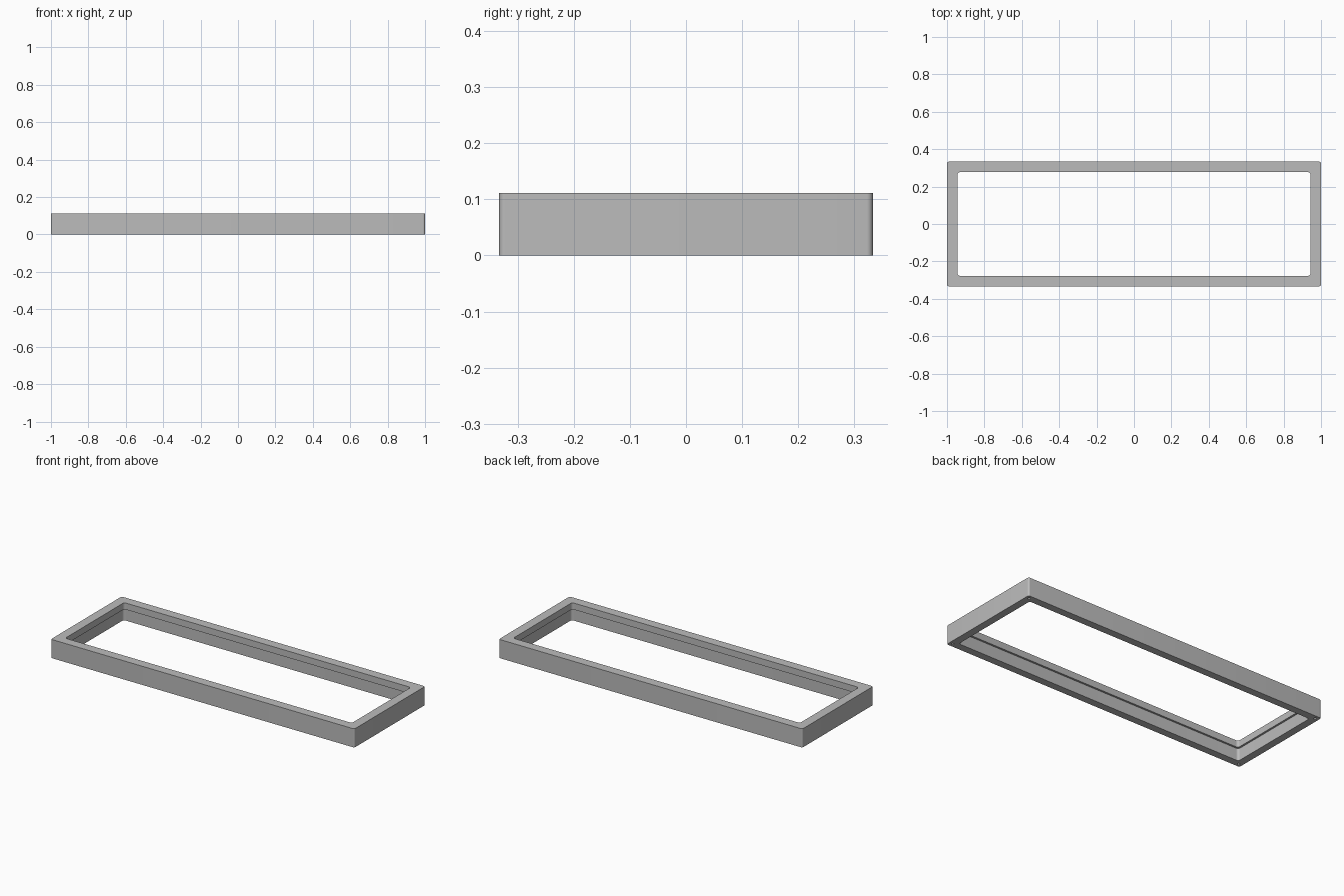
import bpy
import bmesh
import math

if "Cube" in bpy.data.objects:
    bpy.data.objects.remove(bpy.data.objects["Cube"])

HALF_X, HALF_Y, HEIGHT = 1.0, 0.333, 0.111
LIP = 0.0556        # width of the top rim
WALL = 0.0444       # width of the wall under the rim
LEDGE_Z = 0.072     # underside of the rim
STEPS = 8           # segments per rounded corner

grey = bpy.data.materials.new("plain grey")
grey.use_nodes = True
grey.diffuse_color = (0.5, 0.5, 0.5, 1)
grey.node_tree.nodes["Principled BSDF"].inputs["Base Color"].default_value = (0.5, 0.5, 0.5, 1)


def rounded_loop(bm, inset, radius, z):
    """Rounded rectangle of vertices, inset from the outer edge."""
    loop = []
    cx, cy = HALF_X - inset - radius, HALF_Y - inset - radius
    for quarter, (sx, sy) in enumerate([(1, 1), (-1, 1), (-1, -1), (1, -1)]):
        for i in range(STEPS + 1):
            a = (quarter + i / STEPS) * math.pi / 2
            loop.append(bm.verts.new((sx * cx + radius * math.cos(a),
                                      sy * cy + radius * math.sin(a), z)))
    return loop


# Frame: stepped section swept around the rounded rectangle
section = [
    (0, 0.011, 0),
    (0, 0.011, HEIGHT),
    (LIP, 0.015, HEIGHT),
    (LIP, 0.015, LEDGE_Z),
    (WALL, 0.015, LEDGE_Z),
    (WALL, 0.015, 0),
]
bm = bmesh.new()
loops = [rounded_loop(bm, *point) for point in section]
count = len(loops[0])
for k, lower in enumerate(loops):
    upper = loops[(k + 1) % len(loops)]
    for i in range(count):
        j = (i + 1) % count
        bm.faces.new((lower[i], lower[j], upper[j], upper[i]))
bmesh.ops.recalc_face_normals(bm, faces=bm.faces)
mesh = bpy.data.meshes.new("frame")
bm.to_mesh(mesh)
bm.free()
mesh.materials.append(grey)
frame = bpy.data.objects.new("frame", mesh)
bpy.context.collection.objects.link(frame)
bpy.context.view_layer.objects.active = frame

# Blind screw holes in the underside, one per corner
for sx in (-1, 1):
    for sy in (-1, 1):
        bpy.ops.mesh.primitive_cylinder_add(
            vertices=24, radius=0.008, depth=0.12,
            location=(sx * (HALF_X - WALL / 2), sy * (HALF_Y - WALL / 2), 0))
        cutter = bpy.context.object
        cutter.name = "screw_hole_cutter"
        cutter.hide_render = True
        cutter.data.materials.append(grey)
        bpy.context.view_layer.objects.active = frame
        cut = frame.modifiers.new("screw hole", "BOOLEAN")
        cut.operation = "DIFFERENCE"
        cut.solver = "EXACT"
        cut.object = cutter
        bpy.ops.object.modifier_apply(modifier=cut.name)
        bpy.data.objects.remove(cutter)

# Smooth round corners, crisp edges
bpy.ops.object.select_all(action="DESELECT")
frame.select_set(True)
bpy.context.view_layer.objects.active = frame
bpy.ops.object.shade_smooth_by_angle(angle=math.radians(30))
